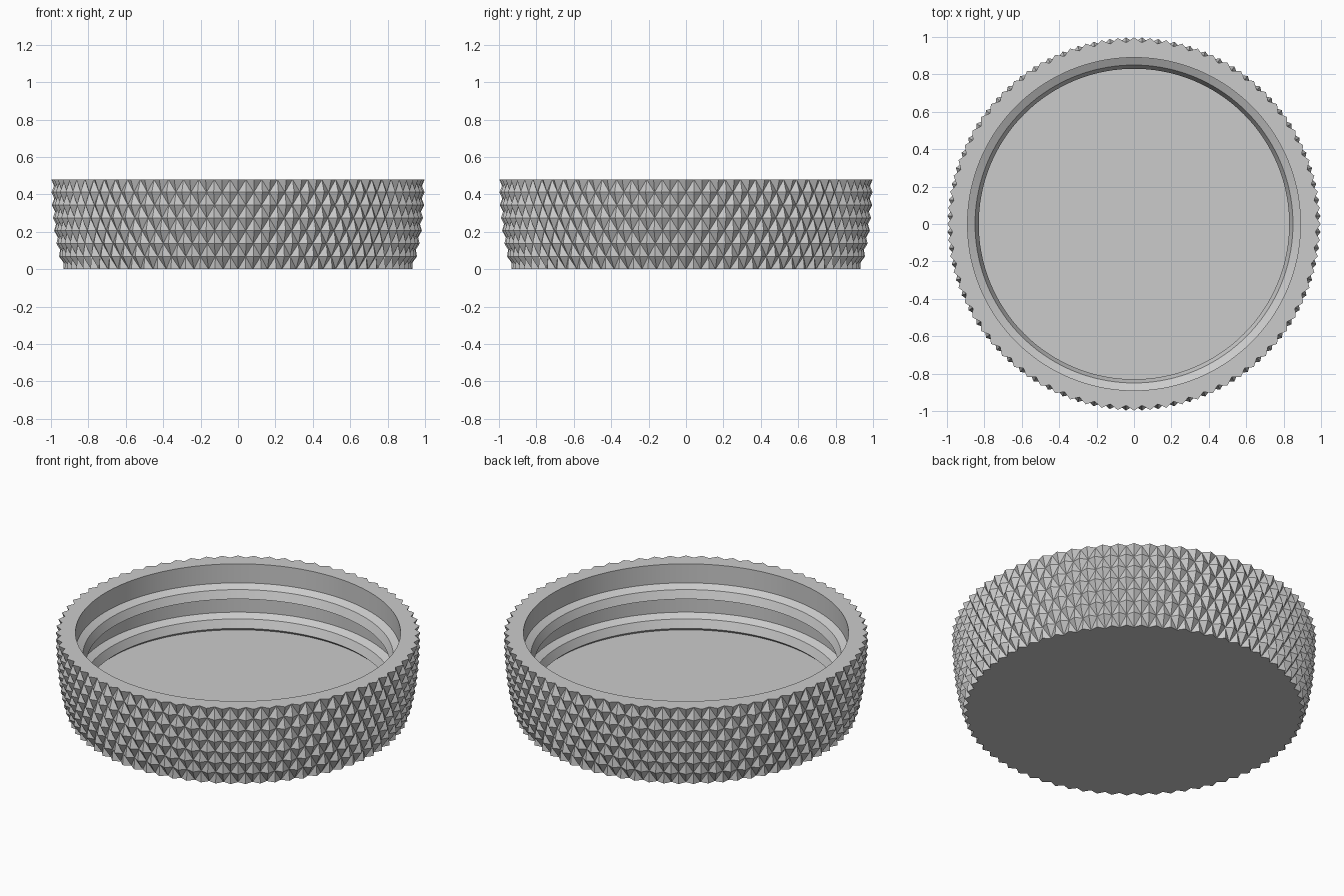
import bpy, bmesh, math

cube = bpy.data.objects.get("Cube")
if cube:
    bpy.data.objects.remove(cube)

SEGMENTS = 144      # two columns per knurl diamond
HEIGHT = 0.48
BORE = 0.89         # inner wall radius
FLOOR = 0.1
DEPTH = 0.027       # knurl groove depth

grey = bpy.data.materials.new("plain_grey")
grey.use_nodes = True
grey.diffuse_color = (0.6, 0.6, 0.6, 1)
grey.node_tree.nodes["Principled BSDF"].inputs["Base Color"].default_value = (0.6, 0.6, 0.6, 1)


def ring(bm, z, radius):
    """Ring of vertices; radius is a function of the column index."""
    step = math.tau / SEGMENTS
    return [bm.verts.new((radius(i) * math.cos(i * step), radius(i) * math.sin(i * step), z))
            for i in range(SEGMENTS)]


def bridge(bm, low, high):
    for i in range(SEGMENTS):
        j = (i + 1) % SEGMENTS
        bm.faces.new((low[i], low[j], high[j], high[i]))


def finish(bm, name):
    mesh = bpy.data.meshes.new(name)
    bm.to_mesh(mesh)
    bm.free()
    mesh.materials.append(grey)
    obj = bpy.data.objects.new(name, mesh)
    bpy.context.collection.objects.link(obj)
    return obj


# Knurled skirt: checkerboard of peaks and valleys, split along the grooves
peaks = [0.935, 0.957, 0.972, 0.983, 0.99, 0.995, 0.998, 0.998]
levels = len(peaks) - 1
bm = bmesh.new()
rings = [ring(bm, HEIGHT * k / levels,
              lambda i, k=k, r=r: r - DEPTH * ((i + k + levels) % 2))
         for k, r in enumerate(peaks)]
for k in range(levels):
    low, high = rings[k], rings[k + 1]
    for i in range(SEGMENTS):
        j = (i + 1) % SEGMENTS
        a, b, c, d = low[i], low[j], high[j], high[i]
        if (i + k + levels) % 2:    # valleys at a and c
            bm.faces.new((a, b, c))
            bm.faces.new((a, c, d))
        else:                       # valleys at b and d
            bm.faces.new((a, b, d))
            bm.faces.new((b, c, d))

# Flat underside and flat top rim
bm.faces.new(rings[0][::-1])
bridge(bm, rings[-1], ring(bm, HEIGHT, lambda i: BORE))
finish(bm, "knurled_skirt")

# Threaded bore: spun profile with two thread ridges, closed by the floor
profile = [(BORE, HEIGHT)]
for top in (0.365, 0.188):
    profile += [(BORE, top), (0.85, top - 0.022), (0.83, top - 0.07), (BORE, top - 0.085)]
profile[-1] = (0.85, FLOOR)
bm = bmesh.new()
rings = [ring(bm, z, lambda i, r=r: r) for r, z in profile]
for low, high in zip(rings, rings[1:]):
    bridge(bm, low, high)
bm.faces.new(rings[-1])
bore = finish(bm, "threaded_bore")

bpy.ops.object.select_all(action="DESELECT")
bore.select_set(True)
bpy.context.view_layer.objects.active = bore
bpy.ops.object.shade_smooth_by_angle(angle=math.radians(20))
